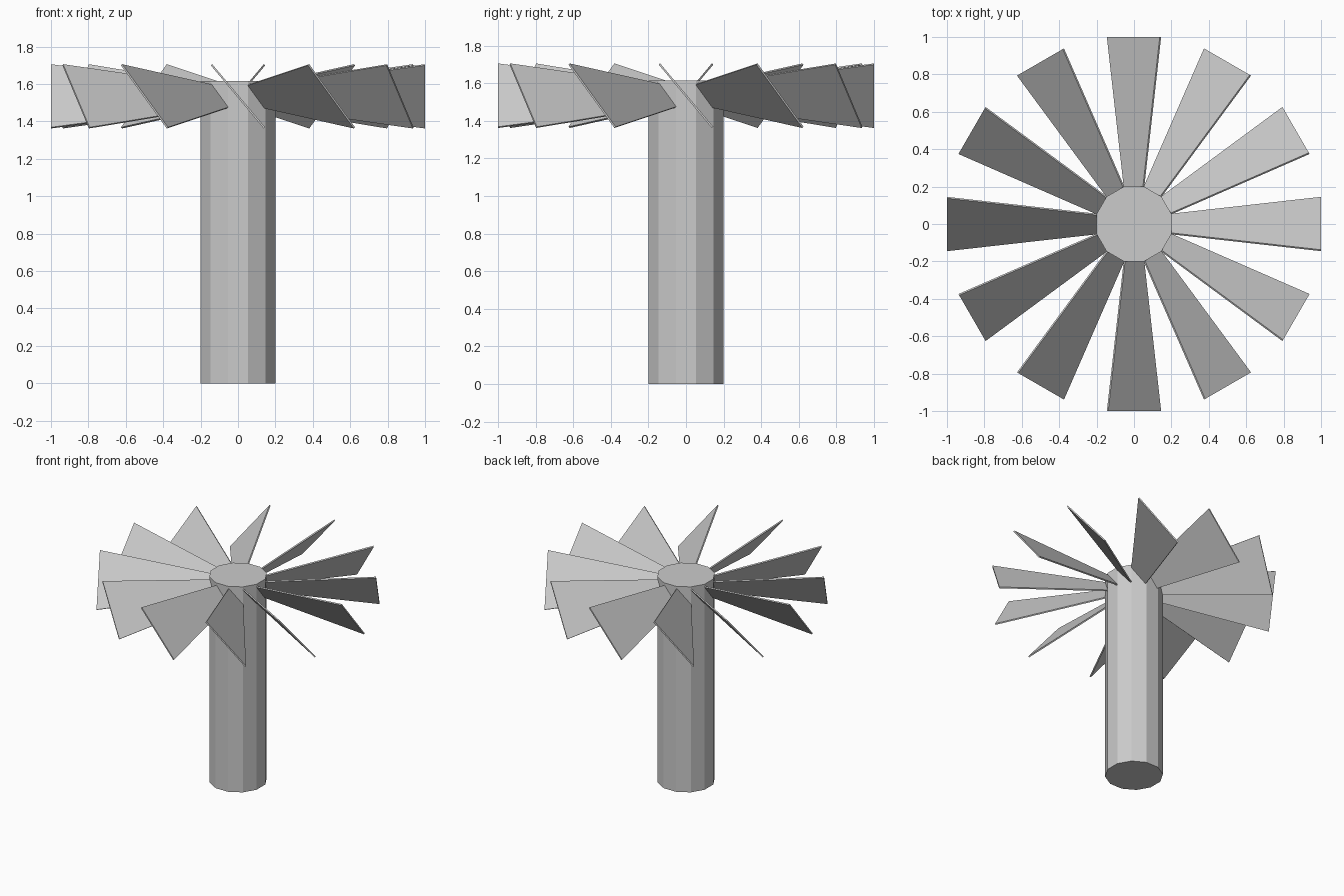
import bpy, bmesh
from math import cos, radians, pi
from mathutils import Matrix

if "Cube" in bpy.data.objects:
    bpy.data.objects.remove(bpy.data.objects["Cube"])

COUNT = 12
PITCH = radians(-50)
HUB_Z = 1.534          # height of the blade axes
INNER, OUTER = 0.20, 1.0
INNER_HALF, OUTER_HALF = 0.08, 0.22
THICK = 0.01


def add_object(name, bm):
    bmesh.ops.recalc_face_normals(bm, faces=bm.faces)
    mesh = bpy.data.meshes.new(name)
    bm.to_mesh(mesh)
    bm.free()
    obj = bpy.data.objects.new(name, mesh)
    bpy.context.collection.objects.link(obj)
    return obj


# Twelve-sided post, one flat facing each blade
post_height = 1.616
bm = bmesh.new()
r = 0.2 / cos(pi / COUNT)
bmesh.ops.create_cone(
    bm, cap_ends=True, segments=COUNT, radius1=r, radius2=r, depth=post_height,
    matrix=Matrix.Translation((0, 0, post_height / 2)) @ Matrix.Rotation(pi / COUNT, 4, 'Z'))
add_object("post", bm)

# Tapered, pitched blade: a thin box widened towards the tip
bm = bmesh.new()
bmesh.ops.create_cube(bm, size=2)
for v in bm.verts:
    tip = v.co.x > 0
    v.co.x = OUTER if tip else INNER
    v.co.y *= OUTER_HALF if tip else INNER_HALF
    v.co.z *= THICK / 2
bm.transform(Matrix.Rotation(PITCH, 4, 'X'))
blade = add_object("blade_1", bm)

# Ring of blades sharing one mesh
for i in range(COUNT):
    obj = blade if i == 0 else blade.copy()
    if i:
        obj.name = f"blade_{i + 1}"
        bpy.context.collection.objects.link(obj)
    obj.location.z = HUB_Z
    obj.rotation_euler.z = 2 * pi * i / COUNT
